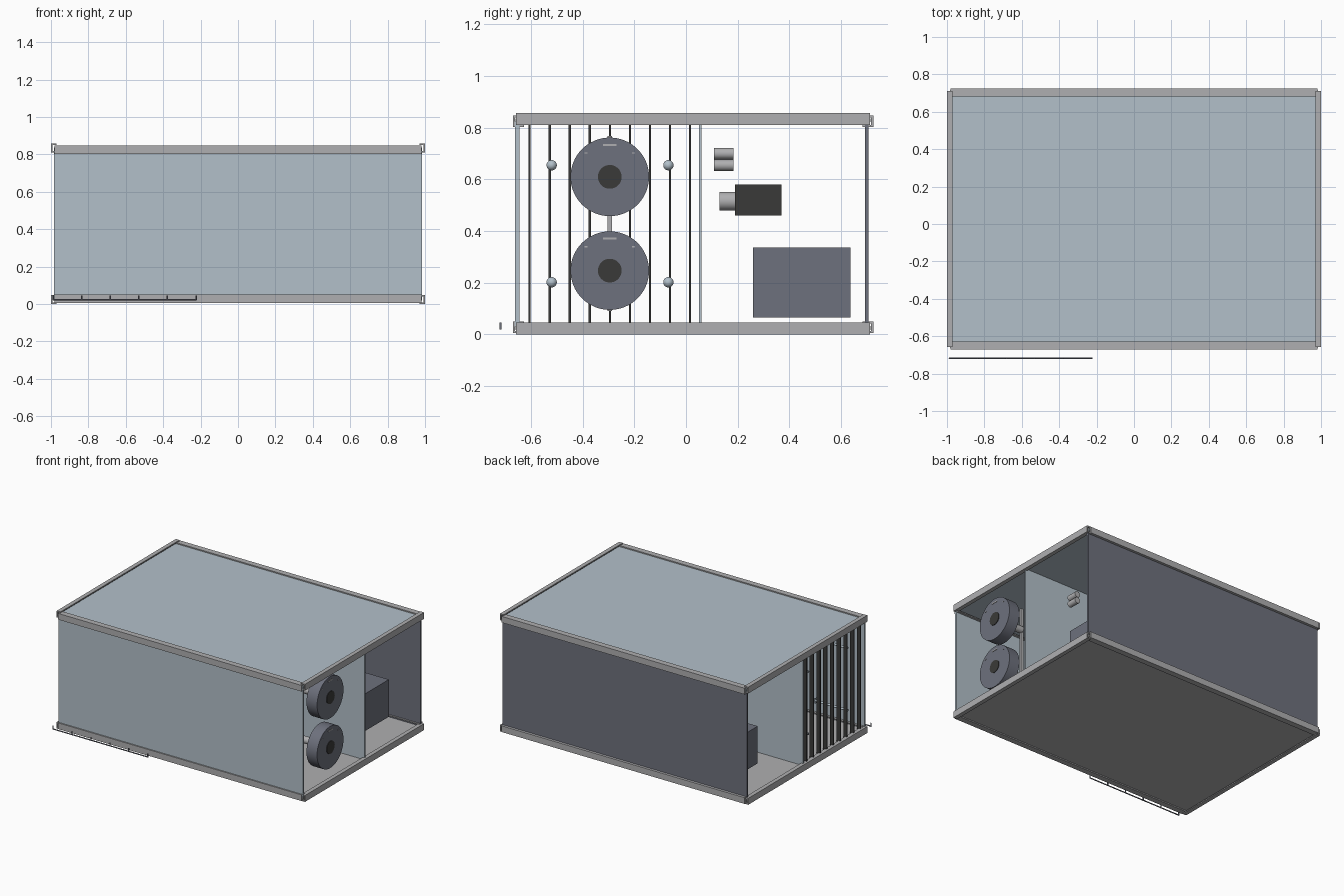
import bpy, bmesh, math
from mathutils import Matrix, Vector

cube = bpy.data.objects.get("Cube")
if cube:
    bpy.data.objects.remove(cube, do_unlink=True)


def material(name, color):
    m = bpy.data.materials.new(name)
    m.use_nodes = True
    m.diffuse_color = (*color, 1)
    m.node_tree.nodes["Principled BSDF"].inputs["Base Color"].default_value = (*color, 1)
    return m


PANEL = material("pale blue panel", (0.45, 0.53, 0.59))
STEEL = material("light grey steel", (0.43, 0.43, 0.44))
SLATE = material("slate grey", (0.155, 0.165, 0.205))
BLACK = material("charcoal", (0.042, 0.042, 0.040))


def add(name, bm, mat, smooth=False):
    mesh = bpy.data.meshes.new(name)
    bmesh.ops.recalc_face_normals(bm, faces=bm.faces)
    bm.to_mesh(mesh)
    bm.free()
    mesh.materials.append(mat)
    obj = bpy.data.objects.new(name, mesh)
    bpy.context.collection.objects.link(obj)
    if smooth:
        bpy.ops.object.select_all(action="DESELECT")
        obj.select_set(True)
        bpy.context.view_layer.objects.active = obj
        bpy.ops.object.shade_smooth_by_angle(angle=math.radians(35))
    return obj


def box(name, x, y, z, mat):
    """Box from (min, max) pairs on each axis."""
    lo, hi = Vector((x[0], y[0], z[0])), Vector((x[1], y[1], z[1]))
    bm = bmesh.new()
    bmesh.ops.create_cube(bm, size=1, matrix=Matrix.Translation((lo + hi) / 2)
                          @ Matrix.Diagonal((*(hi - lo), 1)))
    return add(name, bm, mat)


def rod(name, start, end, r1, mat, r2=None, sides=32):
    """Round bar or cone between two points."""
    a, b = Vector(start), Vector(end)
    turn = (b - a).to_track_quat("Z", "Y").to_matrix().to_4x4()
    bm = bmesh.new()
    bmesh.ops.create_cone(bm, cap_ends=True, segments=sides, radius1=r1,
                          radius2=r1 if r2 is None else r2, depth=(b - a).length,
                          matrix=Matrix.Translation((a + b) / 2) @ turn)
    return add(name, bm, mat, True)


def channel(name, start, end, inward, flange, height):
    """C-section rail: web on the outside, flanges pointing inward."""
    t = 0.008
    profile = [(0, 0), (flange, 0), (flange, t), (t, t),
               (t, height - t), (flange, height - t), (flange, height), (0, height)]
    a, b, n = Vector(start), Vector(end), Vector(inward)
    bm = bmesh.new()
    rings = [[bm.verts.new(p + n * u + Vector((0, 0, v))) for u, v in profile] for p in (a, b)]
    for i in range(len(profile)):
        j = (i + 1) % len(profile)
        bm.faces.new((rings[0][i], rings[0][j], rings[1][j], rings[1][i]))
    for ring in rings:
        bm.faces.new(ring)
    return add(name, bm, STEEL)


FRONT, BACK, FAN_Y = -0.67, 0.725, -0.295

# Rails around floor and roof
for level, z_long, z_end in (("bottom", 0.006, 0.0), ("top", 0.803, 0.81)):
    channel(level + "_front_rail", (-0.98, FRONT, z_long), (0.98, FRONT, z_long), (0, 1, 0), 0.042, 0.045)
    channel(level + "_back_rail", (-0.98, BACK, z_long), (0.98, BACK, z_long), (0, -1, 0), 0.042, 0.045)
    for side, s in (("left", 1), ("right", -1)):
        channel(f"{level}_{side}_rail", (s, -0.658, z_end), (s, 0.712, z_end), (-s, 0, 0), 0.03, 0.047)

# Panels
box("floor", (-0.985, 0.985), (-0.66, 0.715), (0.018, 0.032), STEEL)
box("roof", (-0.985, 0.985), (-0.66, 0.715), (0.822, 0.836), PANEL)
box("front_wall", (-0.985, 0.985), (-0.661, -0.645), (0.03, 0.825), PANEL)
box("back_wall", (-0.985, 0.985), (0.692, 0.706), (0.03, 0.825), SLATE)
box("partition", (-0.985, 0.985), (0.05, 0.06), (0.03, 0.825), PANEL)

# Vertical louvre slats at the open end
for i in range(9):
    y = -0.605 + i * 0.0775
    box(f"slat_{i + 1}", (-0.985, -0.955), (y - 0.004, y + 0.004), (0.03, 0.825), BLACK)

# Fans on their post
box("fan_post", (0.71, 0.73), (FAN_Y - 0.009, FAN_Y + 0.009), (0.09, 0.768), STEEL)
for label, z in (("lower", 0.247), ("upper", 0.61)):
    rod(label + "_fan_drum", (0.865, FAN_Y, z), (0.95, FAN_Y, z), 0.152, SLATE, sides=64)
    rod(label + "_fan_hub", (0.94, FAN_Y, z), (0.954, FAN_Y, z), 0.046, BLACK)
    rod(label + "_fan_shaft", (0.72, FAN_Y, z), (0.87, FAN_Y, z), 0.025, STEEL)
    box(label + "_fan_plate", (0.945, 0.953), (FAN_Y - 0.026, FAN_Y + 0.026),
        (z + 0.12, z + 0.128), STEEL)
    for s in (-1, 1):
        y = FAN_Y + s * 0.092
        box(f"{label}_fan_tab_{'front' if s < 0 else 'back'}", (0.945, 0.953),
            (y - 0.006, y + 0.006), (z + 0.09, z + 0.095), STEEL)

# Spray rods with conical nozzles
for row, y in (("front", -0.52), ("back", -0.068)):
    for level, z in (("lower", 0.202), ("upper", 0.655)):
        rod(f"{row}_{level}_spray_rod", (-0.94, y, z), (-0.68, y, z), 0.008, PANEL, sides=16)
        rod(f"{row}_{level}_nozzle", (-0.68, y, z), (-0.64, y, z), 0.02, PANEL, r2=0.0)

# Plant behind the partition: tank, pump and two pipe stubs
box("tank", (-0.76, 0.77), (0.26, 0.636), (0.065, 0.336), SLATE)
box("pump_motor", (-0.08, 0.08), (0.19, 0.37), (0.46, 0.58), BLACK)
rod("pump_head", (0, 0.13, 0.516), (0, 0.192, 0.516), 0.036, STEEL)
for i, z in enumerate((0.655, 0.7)):
    rod(f"pipe_stub_{i + 1}", (0.64, 0.108, z), (0.64, 0.184, z), 0.022, STEEL)

# Thin feed pipe in front with upright tips
rod("feed_pipe", (-0.99, -0.718, 0.023), (-0.222, -0.718, 0.023), 0.004, SLATE, sides=12)
for i in range(6):
    x = -0.987 + i * 0.1525
    rod(f"feed_tip_{i + 1}", (x, -0.718, 0.02), (x, -0.718, 0.046), 0.004, SLATE, sides=12)
